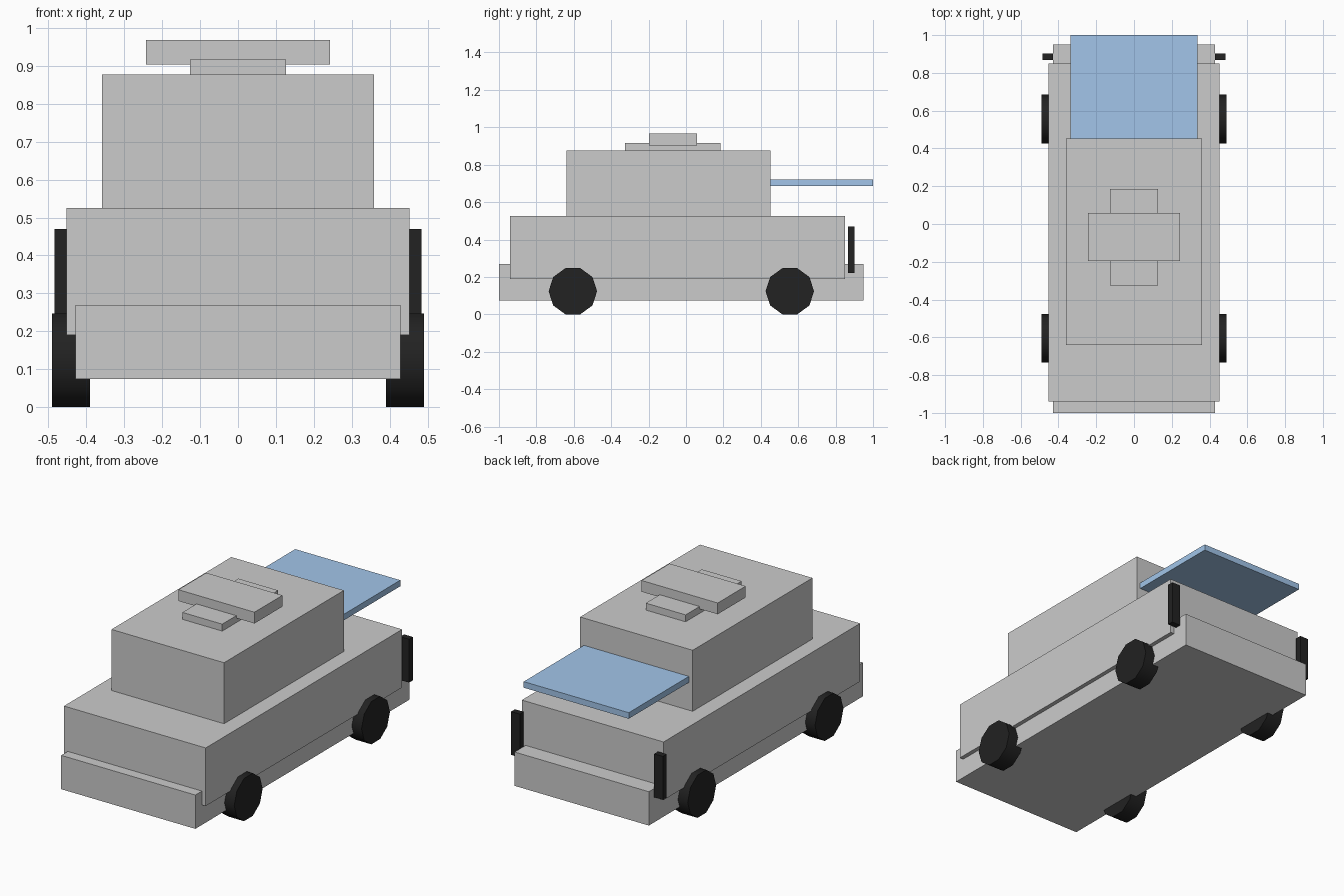
import bpy
import math

if "Cube" in bpy.data.objects:
    bpy.data.objects.remove(bpy.data.objects["Cube"])


def material(name, rgb):
    m = bpy.data.materials.new(name)
    m.diffuse_color = (*rgb, 1)
    m.use_nodes = True
    m.node_tree.nodes["Principled BSDF"].inputs["Base Color"].default_value = m.diffuse_color
    return m


black = material("black", (0.016, 0.016, 0.016))
blue = material("blue_glass", (0.36, 0.56, 0.82))


def box(name, x, y, z, mat=None):
    """Box from (min, max) ranges on each axis."""
    bpy.ops.mesh.primitive_cube_add(size=1, location=[sum(r) / 2 for r in (x, y, z)])
    ob = bpy.context.object
    ob.name = name
    ob.scale = [r[1] - r[0] for r in (x, y, z)]
    bpy.ops.object.transform_apply(location=False, rotation=False, scale=True)
    if mat:
        ob.data.materials.append(mat)
    return ob


# Stacked vehicle body
box("chassis", (-0.428, 0.428), (-1.0, 0.95), (0.075, 0.27))
box("body", (-0.452, 0.452), (-0.94, 0.85), (0.19, 0.525))
box("cabin", (-0.359, 0.359), (-0.64, 0.452), (0.525, 0.877))

# Roof base and the wider block on it
box("roof_base", (-0.127, 0.127), (-0.325, 0.185), (0.877, 0.917))
box("roof_block", (-0.243, 0.243), (-0.197, 0.058), (0.903, 0.968))

# Raised rear window
box("rear_window", (-0.335, 0.335), (0.452, 1.0), (0.685, 0.72), blue)

for side, s in (("left", -1), ("right", 1)):
    # Upright rear lamps
    box("rear_lamp_" + side, sorted((s * 0.428, s * 0.484)), (0.867, 0.902), (0.22, 0.47), black)
    # Ten-sided wheels, flat edge on the ground
    for end, y in (("front", -0.605), ("rear", 0.555)):
        bpy.ops.mesh.primitive_cylinder_add(
            vertices=10, radius=0.1295, depth=0.1,
            location=(s * 0.44, y, 0.1235), rotation=(0, math.pi / 2, 0))
        wheel = bpy.context.object
        wheel.name = "wheel_" + end + "_" + side
        bpy.ops.object.transform_apply(location=False, rotation=True, scale=False)
        wheel.data.materials.append(black)
        bpy.ops.object.shade_smooth_by_angle(angle=math.radians(45))
